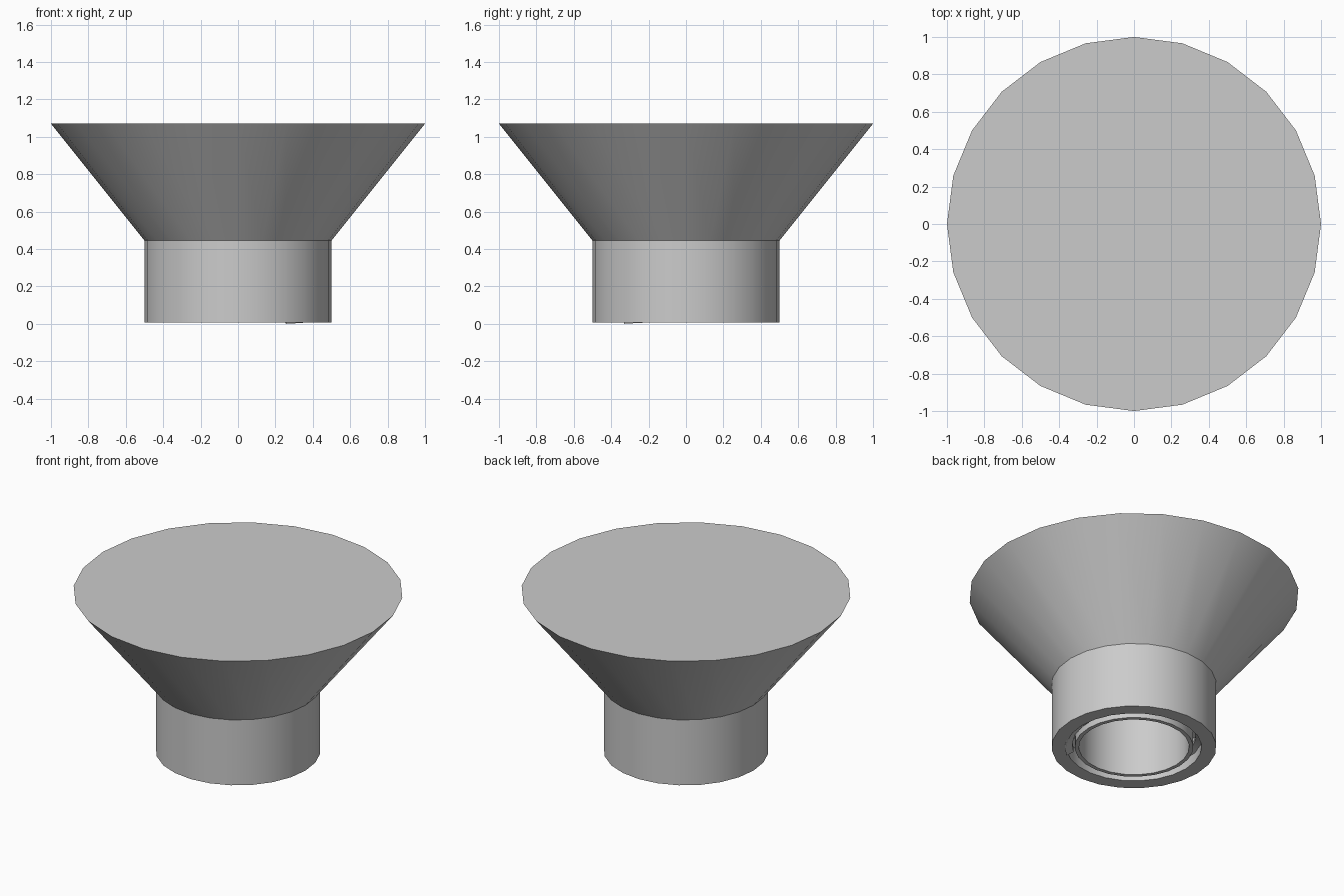
import bpy, bmesh
from math import cos, sin, pi, radians

SIDES = 24

cube = bpy.data.objects.get("Cube")
if cube:
    bpy.data.objects.remove(cube, do_unlink=True)

grey = bpy.data.materials.new("light_grey")
grey.use_nodes = True
grey.diffuse_color = (0.6, 0.6, 0.6, 1)
grey.node_tree.nodes["Principled BSDF"].inputs["Base Color"].default_value = (0.6, 0.6, 0.6, 1)


def finish(bm, name):
    """Turn a bmesh into a grey object, smooth with sharp edges."""
    bmesh.ops.recalc_face_normals(bm, faces=bm.faces)
    mesh = bpy.data.meshes.new(name)
    bm.to_mesh(mesh)
    bm.free()
    mesh.materials.append(grey)
    obj = bpy.data.objects.new(name, mesh)
    bpy.context.collection.objects.link(obj)
    bpy.ops.object.select_all(action="DESELECT")
    obj.select_set(True)
    bpy.context.view_layer.objects.active = obj
    bpy.ops.object.shade_smooth_by_angle(angle=radians(30))


def lathe(profile, name):
    """Spin a closed profile, whose two ends are discs, about z."""
    bm = bmesh.new()
    rings = [[bm.verts.new((r * cos(2 * pi * i / SIDES), r * sin(2 * pi * i / SIDES), z))
              for i in range(SIDES)] for r, z in profile]
    for a, b in zip(rings, rings[1:]):
        for i in range(SIDES):
            j = (i + 1) % SIDES
            bm.faces.new((a[i], a[j], b[j], b[i]))
    bm.faces.new(rings[0])
    bm.faces.new(rings[-1])
    finish(bm, name)


def thread(radius, depth, half_height, start, z0, pitch, turns, name):
    """Helical ridge on the inside of the collar."""
    bm = bmesh.new()
    section = [(radius + 0.01, -half_height), (radius - depth, -half_height * 0.4),
               (radius - depth, half_height * 0.4), (radius + 0.01, half_height)]
    rings = []
    for i in range(int(SIDES * turns) + 1):
        a = start + 2 * pi * i / SIDES
        z = z0 + pitch * i / SIDES
        rings.append([bm.verts.new((r * cos(a), r * sin(a), z + h)) for r, h in section])
    for a, b in zip(rings, rings[1:]):
        for k in range(4):
            m = (k + 1) % 4
            bm.faces.new((a[k], a[m], b[m], b[k]))
    bm.faces.new(rings[0])
    bm.faces.new(rings[-1])
    finish(bm, name)


# Flared head, threaded collar and hollow plug in one solid
lathe([(1.0, 1.07), (0.5, 0.445), (0.5, 0.008), (0.41, 0.008), (0.41, 0.42),
       (0.36, 0.42), (0.36, 0.008), (0.335, 0.008), (0.335, 0.42)], "flared_cap")

# Screw thread inside the collar
thread(0.41, 0.035, 0.03, radians(-52), 0.03, 0.11, 3, "inner_thread")
